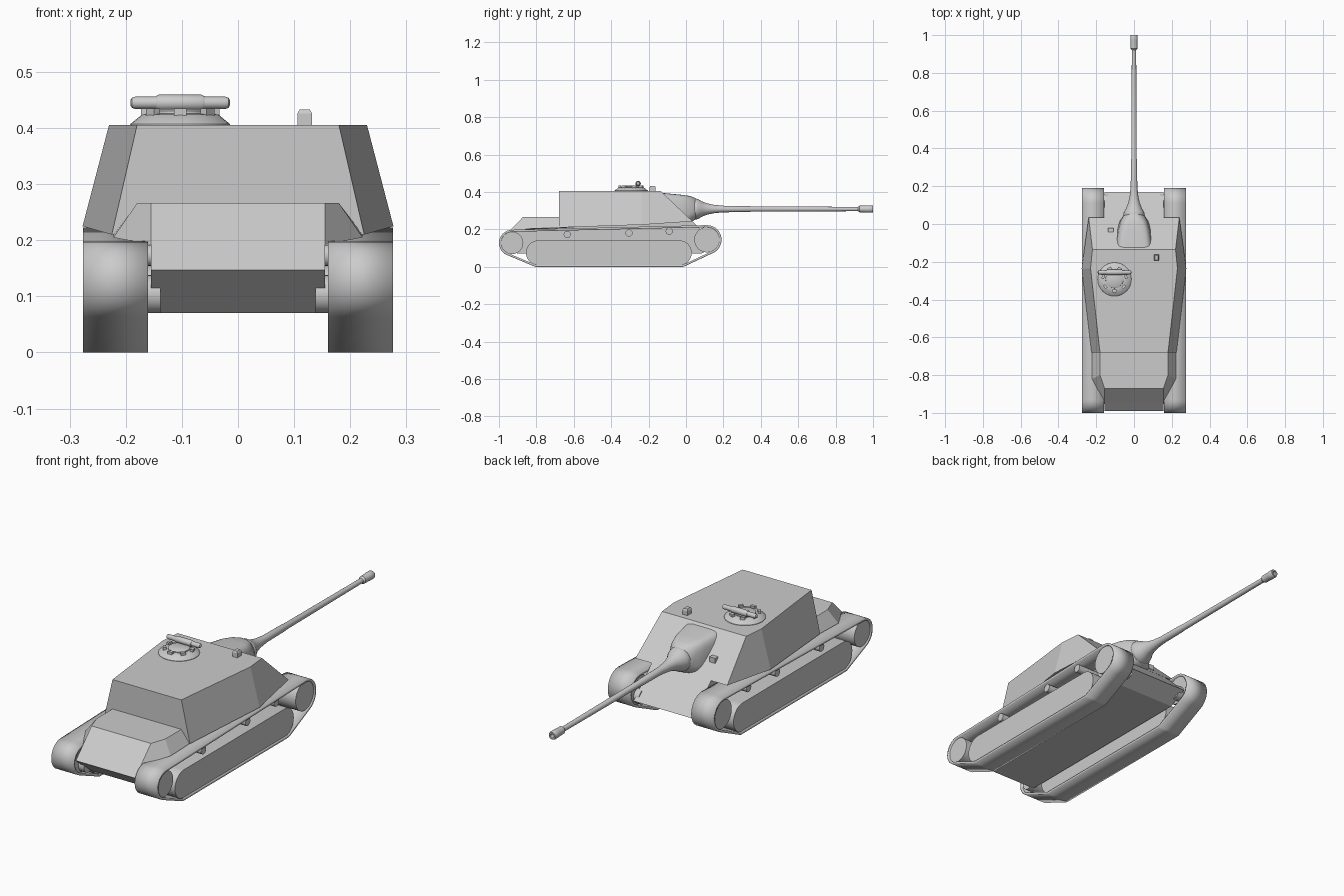
import bpy, bmesh
from math import sin, cos, pi, atan2, radians
from mathutils.geometry import convex_hull_2d

if "Cube" in bpy.data.objects:
    bpy.data.objects.remove(bpy.data.objects["Cube"])


def finish(name, bm, mirror=False, smooth=0, recalc=True):
    if recalc:
        bmesh.ops.recalc_face_normals(bm, faces=bm.faces[:])
    me = bpy.data.meshes.new(name)
    bm.to_mesh(me)
    bm.free()
    ob = bpy.data.objects.new(name, me)
    bpy.context.collection.objects.link(ob)
    if mirror:
        ob.modifiers.new("Mirror", 'MIRROR')
    if smooth:
        bpy.ops.object.select_all(action='DESELECT')
        ob.select_set(True)
        bpy.context.view_layer.objects.active = ob
        bpy.ops.object.shade_smooth_by_angle(angle=radians(smooth))
    return ob


def loft(name, rings, **kw):
    """Join equal-sized closed rings of points and cap both ends."""
    bm = bmesh.new()
    vs = [[bm.verts.new(p) for p in r] for r in rings]
    n = len(vs[0])
    for a, b in zip(vs, vs[1:]):
        for i in range(n):
            j = (i + 1) % n
            bm.faces.new((a[i], a[j], b[j], b[i]))
    bm.faces.new(vs[0][::-1])
    bm.faces.new(vs[-1])
    return finish(name, bm, **kw)


def prism(name, profile, x0, x1, **kw):
    return loft(name, [[(x, y, z) for y, z in profile] for x in (x0, x1)], **kw)


def lathe(name, steps, centre, axis, n=24, smooth=35, **kw):
    """Revolve (distance, radius) steps about the x, y or z axis."""
    k = 'xyz'.index(axis)
    rings = []
    for d, r in steps:
        ring = []
        for i in range(n):
            p = list(centre)
            p[k] += d
            p[(k + 1) % 3] += r * cos(2 * pi * i / n)
            p[(k + 2) % 3] += r * sin(2 * pi * i / n)
            ring.append(tuple(p))
        rings.append(ring)
    return loft(name, rings, smooth=smooth, **kw)


def box(name, c, s, rot=0):
    def pt(dx, dy, z):
        return (c[0] + dx * cos(rot) - dy * sin(rot), c[1] + dx * sin(rot) + dy * cos(rot), z)
    sq = [(-1, -1), (1, -1), (1, 1), (-1, 1)]
    return loft(name, [[pt(a * s[0] / 2, b * s[1] / 2, c[2] + e * s[2] / 2) for a, b in sq]
                       for e in (-1, 1)])


def both(half):
    """Complete a half outline by reflecting it across x = 0."""
    return half + [(-x, y, z) for x, y, z in reversed(half)]


def outline(circles, n=32):
    """Convex outline wrapped round (y, z, radius) circles."""
    pts = [(y + r * cos(2 * pi * i / n), z + r * sin(2 * pi * i / n))
           for y, z, r in circles for i in range(n)]
    hull = [pts[i] for i in convex_hull_2d(pts)]
    return sorted(hull, key=lambda p: atan2(p[1] - 0.1, p[0] + 0.4))


# Lower hull with sloped nose and tail
prism("lower_hull", [(-.87, .265), (-.99, .147), (-.90, .07), (.08, .07), (.17, .115),
                     (.03, .247), (-.6, .247), (-.6, .265)], -.155, .155)

# Casemate: widest part way back, tapering to the rear
loft("casemate", [
    both([(.24, .035, .243), (.277, -.235, .225), (.225, -.68, .21)]),
    both([(.22, -.135, .405), (.23, -.235, .405), (.18, -.68, .405)])])

# Engine deck
loft("engine_deck", [
    both([(.222, -.6, .211), (.222, -.82, .205), (.155, -.945, .192)]),
    both([(.18, -.6, .266), (.18, -.80, .266), (.155, -.872, .266)])])

# Track belts wrapped around the running gear
belt = outline([(-.93, .128, .07), (.112, .145, .078), (-.80, .03, .03), (-.02, .03, .03)])
bm = bmesh.new()
rows = [(bm.verts.new((.16, y, z)), bm.verts.new((.276, y, z))) for y, z in belt]
for a, b in zip(rows, rows[1:] + rows[:1]):
    bm.faces.new((a[0], b[0], b[1], a[1]))
track = finish("track", bm, mirror=True, smooth=25, recalc=False)
sol = track.modifiers.new("Thickness", 'SOLIDIFY')
sol.thickness = .011
sol.offset = -1

# Road wheel bank, end wheels, hubs and return rollers
prism("road_wheels", outline([(-.79, .075, .066), (-.035, .075, .066)]), .166, .270,
      mirror=True, smooth=25)
for name, y, z, r in (("rear_idler", -.93, .128, .06), ("front_sprocket", .112, .145, .068)):
    lathe(name, [(0, r), (.104, r)], (.166, y, z), 'x', mirror=True)
    lathe(name + "_hub", [(0, .034), (.04, .034)], (.138, y + .01, z - .024), 'x', mirror=True)
for y, z in ((-.635, .173), (-.305, .181), (-.09, .19)):
    lathe("return_roller", [(0, .019), (.115, .019)], (.15, y, z), 'x', n=16, mirror=True)


# Mantlet: rounded-box sections narrowing towards the gun
def section(y, w, z0, z1, e, n=24):
    pts = []
    for i in range(n):
        c, s = cos(2 * pi * (i + .5) / n), sin(2 * pi * (i + .5) / n)
        x = w * abs(c) ** e * (1 if c > 0 else -1)
        h = abs(s) ** e * (1 if s > 0 else -1)
        x *= 1 - .18 * max(h, 0)
        pts.append((x, y, (z0 + z1) / 2 + h * (z1 - z0) / 2))
    return pts


loft("mantlet", [section(-.135, .108, .24, .396, .3), section(-.03, .09, .24, .386, .35),
                 section(.015, .075, .24, .38, .45), section(.04, .06, .246, .373, .7),
                 section(.058, .05, .258, .362, 1)], smooth=35)

# Gun: flared collar, tapering barrel, muzzle brake with bore
lathe("gun", [(.03, .05), (.048, .057), (.065, .053), (.085, .041), (.11, .031), (.145, .023),
              (.2, .0175), (.34, .016), (.345, .0145), (.92, .0115), (.928, .018), (.965, .0185),
              (.97, .0195), (.994, .0195), (1, .017), (1, .01), (.95, .01)],
      (0, 0, .309), 'y')

# Commander's cupola with periscopes and rangefinder bar
cx, cy = -.103, -.293
lathe("cupola", [(.395, .09), (.407, .089), (.424, .068), (.426, .05)], (cx, cy, 0), 'z', n=32)
lathe("cupola_hatch", [(.42, .048), (.43, .047), (.434, .04)], (cx, cy, 0), 'z', n=32)
for i in range(7):
    a = 2 * pi * i / 7 - pi / 2
    box("cupola_periscope", (cx + .062 * cos(a), cy + .062 * sin(a), .425), (.014, .022, .02), a)
lathe("rangefinder_bar", [(-.089, .004), (-.086, .009), (-.08, .011), (.08, .011),
                          (.086, .009), (.089, .004)], (cx, -.256, .445), 'x', n=16)
lathe("rangefinder_centre", [(-.043, .012), (-.038, .0145), (.038, .0145), (.043, .012)],
      (cx, -.256, .445), 'x', n=16)
for d in (-.03, .03):
    box("rangefinder_foot", (cx + d, -.256, .432), (.012, .018, .022))

# Roof periscope with chamfered top
loft("roof_periscope", [[(.119 + a * w, -.178 + b * h, z) for a, b in ((-1, -1), (1, -1), (1, 1), (-1, 1))]
                        for w, h, z in ((.013, .016, .4), (.013, .016, .426), (.009, .012, .433))])

# Gun sight stub on the glacis
box("glacis_sight", (-.123, -.032, .31), (.03, .022, .024))
